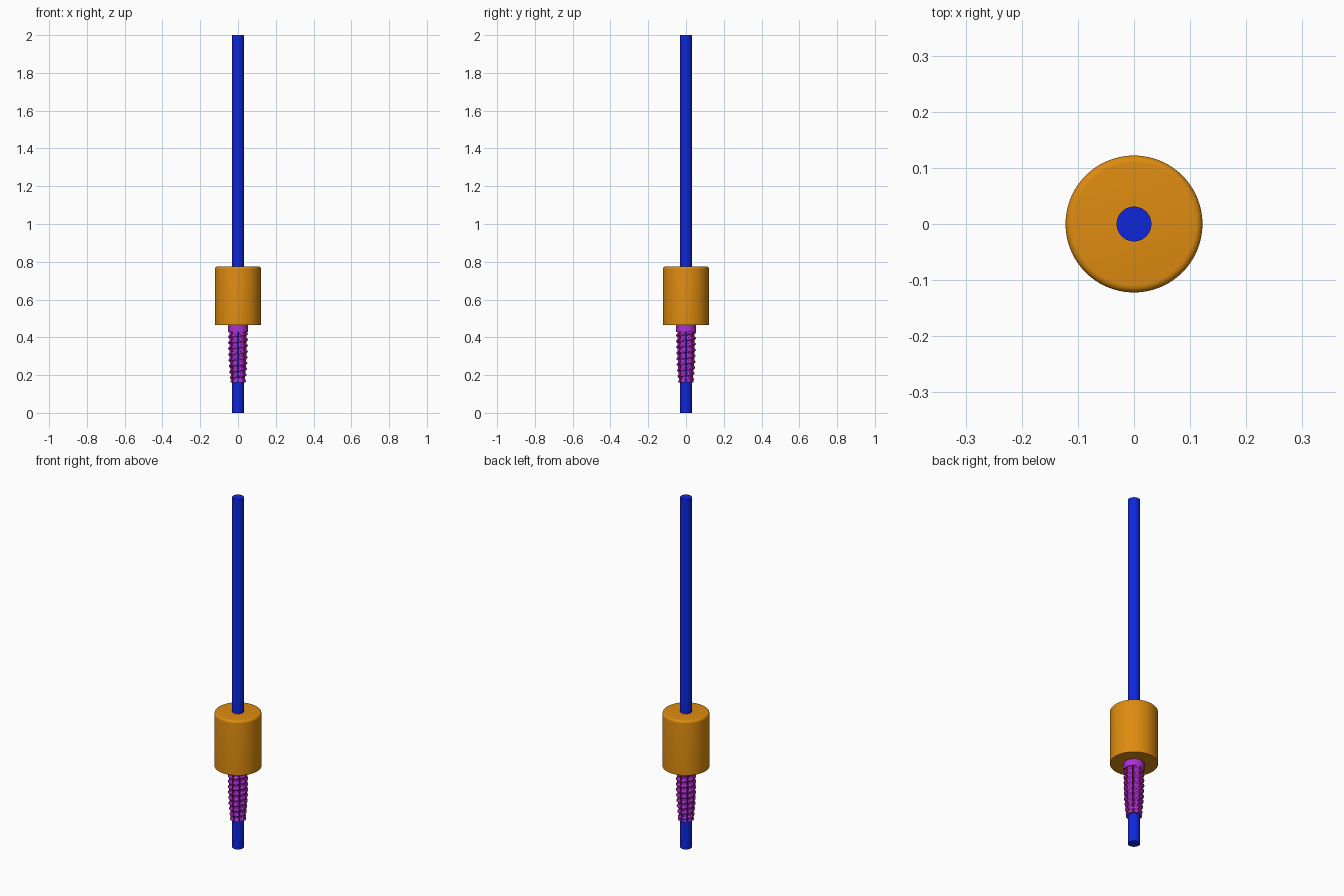
import bpy, bmesh, math
from math import sin, cos, tau

if "Cube" in bpy.data.objects:
    bpy.data.objects.remove(bpy.data.objects["Cube"])


def material(name, rgb):
    m = bpy.data.materials.new(name)
    m.diffuse_color = (*rgb, 1)
    m.use_nodes = True
    m.node_tree.nodes["Principled BSDF"].inputs["Base Color"].default_value = m.diffuse_color
    return m


BLUE = material("blue", (0.004, 0.02, 0.72))
ORANGE = material("orange", (0.73, 0.26, 0.005))
PURPLE = material("purple", (0.42, 0.03, 0.68))
RED = material("red", (0.72, 0.004, 0.02))


def add_object(name, bm, mats):
    bmesh.ops.recalc_face_normals(bm, faces=bm.faces[:])
    me = bpy.data.meshes.new(name)
    bm.to_mesh(me)
    bm.free()
    for m in mats:
        me.materials.append(m)
    ob = bpy.data.objects.new(name, me)
    bpy.context.collection.objects.link(ob)
    bpy.ops.object.select_all(action='DESELECT')
    ob.select_set(True)
    bpy.context.view_layer.objects.active = ob
    bpy.ops.object.shade_smooth_by_angle(angle=math.radians(30))
    return ob


def lathe(name, profile, mat, n=64):
    """Closed solid turned from (radius, z) points; caps both ends."""
    bm = bmesh.new()
    rings = [[bm.verts.new((r * cos(tau * i / n), r * sin(tau * i / n), z))
              for i in range(n)] for r, z in profile]
    for a, b in zip(rings, rings[1:]):
        for i in range(n):
            j = (i + 1) % n
            bm.faces.new((a[i], a[j], b[j], b[i]))
    bm.faces.new(rings[0])
    bm.faces.new(rings[-1])
    return add_object(name, bm, [mat])


# Long central rod
lathe("rod", [(0.031, 0), (0.031, 2)], BLUE, 48)

# Clamping nut with rounded upper edge
R, TOP, F = 0.122, 0.775, 0.013
rounded = [(R - F + F * cos(a), TOP - F + F * sin(a))
           for a in (tau / 4 * k / 6 for k in range(7))]
lathe("nut", [(R, 0.465)] + rounded, ORANGE, 96)

# Plain collar where the sleeve enters the nut
lathe("sleeve_collar", [(0.052, 0.428), (0.052, 0.48)], PURPLE)

# Split threaded jaws: tapered, helical ridge outside, red slit walls
Z0, Z1, PITCH, DEPTH = 0.16, 0.43, 0.031, 0.0065
JAWS, STEPS, ROWS, SLIT, INNER = 8, 8, 120, 0.006, 0.0315


def outer_radius(t, z):
    if z < 0.25:
        crest = 0.041 + (z - Z0) / (0.25 - Z0) * 0.008
    else:
        crest = 0.049 + min((z - 0.25) / 0.08, 1) * 0.003
    phase = (z / PITCH - t / tau) % 1
    ridge = min(max(1.5 - abs(phase - 0.5) * 5, 0), 1)
    fade = min((z - Z0) / 0.02, 1)
    return crest - DEPTH * fade * (1 - ridge)


bm = bmesh.new()
for jaw in range(JAWS):
    start, end = tau * jaw / JAWS, tau * (jaw + 1) / JAWS
    grid_out, grid_in = [], []
    for k in range(ROWS + 1):
        z = Z0 + (Z1 - Z0) * k / ROWS
        out, inn = [], []
        for i in range(STEPS + 1):
            f = i / STEPS
            for row, fixed in ((out, None), (inn, INNER)):
                r = fixed or outer_radius(start + (end - start) * f, z)
                gap = math.asin(SLIT / 2 / r)
                t = start + gap + (end - start - 2 * gap) * f
                row.append(bm.verts.new((r * cos(t), r * sin(t), z)))
        grid_out.append(out)
        grid_in.append(inn)
    for k in range(ROWS):
        o, p, a, b = grid_out[k], grid_out[k + 1], grid_in[k], grid_in[k + 1]
        for i in range(STEPS):
            bm.faces.new((o[i], o[i + 1], p[i + 1], p[i]))
            bm.faces.new((a[i], b[i], b[i + 1], a[i + 1]))
        for i in (0, STEPS):
            bm.faces.new((o[i], p[i], b[i], a[i])).material_index = 1
    for k in (0, ROWS):
        o, a = grid_out[k], grid_in[k]
        for i in range(STEPS):
            bm.faces.new((o[i], a[i], a[i + 1], o[i + 1]))
add_object("threaded_jaws", bm, [PURPLE, RED])
